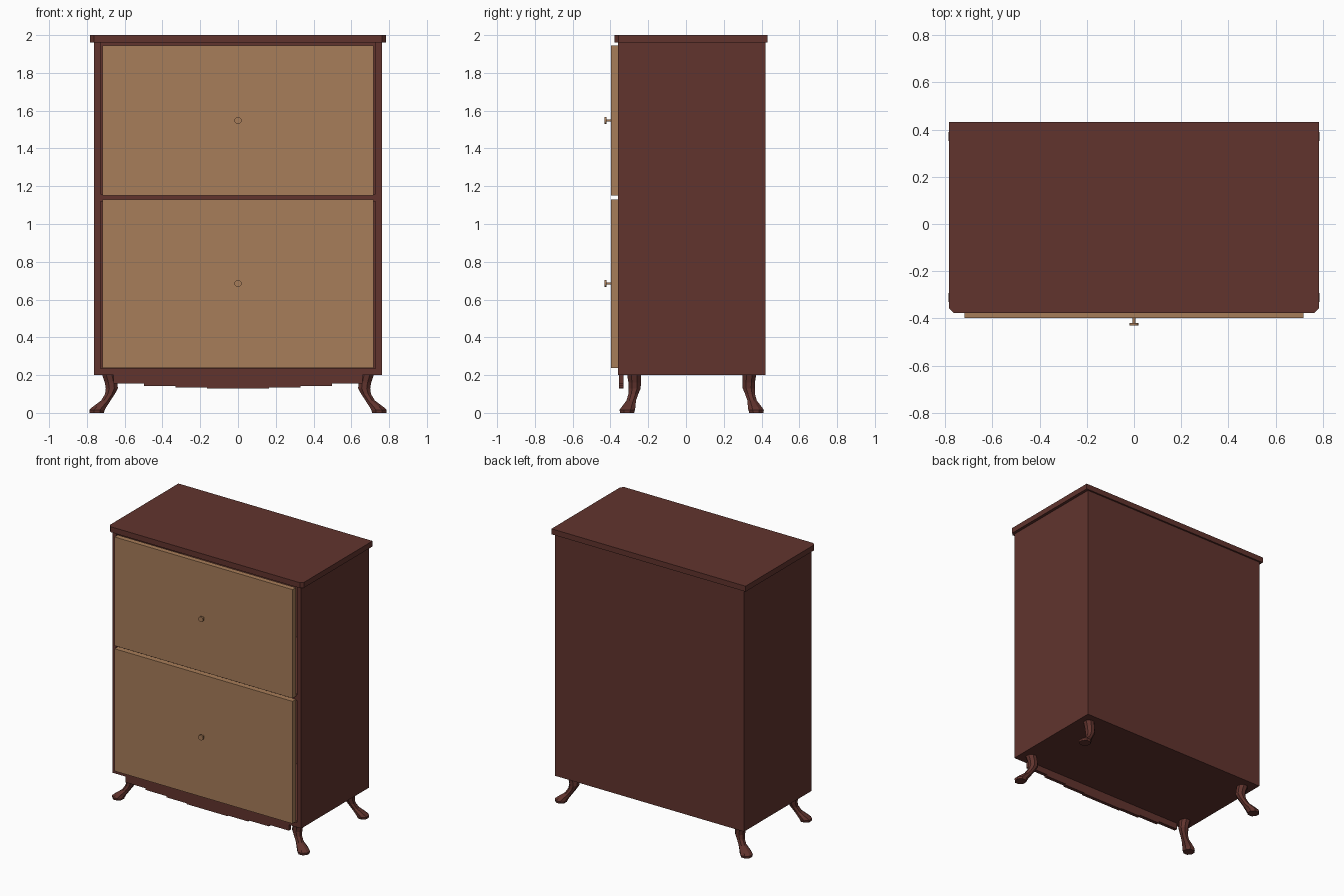
import bpy, bmesh, math
from mathutils import Vector

if "Cube" in bpy.data.objects:
    bpy.data.objects.remove(bpy.data.objects["Cube"])


def material(name, rgb):
    m = bpy.data.materials.new(name)
    m.diffuse_color = (*rgb, 1)
    m.use_nodes = True
    m.node_tree.nodes["Principled BSDF"].inputs["Base Color"].default_value = m.diffuse_color
    return m


DARK = material("dark_wood", (0.12, 0.034, 0.027))
TAN = material("tan_wood", (0.39, 0.205, 0.1))


def finish(name, bm, mat):
    bmesh.ops.recalc_face_normals(bm, faces=bm.faces)
    me = bpy.data.meshes.new(name)
    bm.to_mesh(me)
    bm.free()
    me.materials.append(mat)
    ob = bpy.data.objects.new(name, me)
    bpy.context.collection.objects.link(ob)
    return ob


def box(name, x, y, z, mat):
    bm = bmesh.new()
    bmesh.ops.create_cube(bm, size=1)
    for v in bm.verts:
        v.co = Vector([(r[0] + r[1]) / 2 + c * (r[1] - r[0]) for r, c in zip((x, y, z), v.co)])
    return finish(name, bm, mat)


def prism(name, outline, direction, mat):
    """Extrude a closed 3D outline along a direction."""
    bm = bmesh.new()
    f = bm.faces.new([bm.verts.new(p) for p in outline])
    ext = bmesh.ops.extrude_face_region(bm, geom=[f], use_keep_orig=True)
    verts = [g for g in ext["geom"] if isinstance(g, bmesh.types.BMVert)]
    bmesh.ops.translate(bm, vec=direction, verts=verts)
    return finish(name, bm, mat)


def loft(name, rings, mat):
    """Skin a list of equal length rings and cap the ends."""
    bm = bmesh.new()
    rows = [[bm.verts.new(p) for p in r] for r in rings]
    n = len(rows[0])
    for a, b in zip(rows, rows[1:]):
        for i in range(n):
            j = (i + 1) % n
            bm.faces.new((a[i], a[j], b[j], b[i]))
    bm.faces.new(rows[0])
    bm.faces.new(rows[-1])
    return finish(name, bm, mat)


# carcass panels
for side, s in (("left", -1), ("right", 1)):
    box(side + "_side_panel", sorted((s * 0.728, s * 0.762)), (-0.36, 0.42), (0.2, 1.96), DARK)
box("back_panel", (-0.728, 0.728), (0.39, 0.42), (0.2, 1.96), DARK)
box("bottom_panel", (-0.728, 0.728), (-0.36, 0.39), (0.2, 0.235), DARK)
box("divider_shelf", (-0.728, 0.728), (-0.355, 0.39), (1.12, 1.16), DARK)

# top board with clipped front corners
X, F, B, C = 0.783, -0.378, 0.432, 0.02
prism("top_board", [(-X, B, 1.96), (-X, F + C, 1.96), (-X + C, F, 1.96),
                    (X - C, F, 1.96), (X, F + C, 1.96), (X, B, 1.96)], (0, 0, 0.04), DARK)

# drawer fronts with round knobs
for label, z0, z1, kz in (("lower", 0.238, 1.13, 0.685), ("upper", 1.152, 1.945, 1.548)):
    box(label + "_drawer_front", (-0.718, 0.718), (-0.398, -0.36), (z0, z1), TAN)
    profile = [(-0.398, 0.006), (-0.42, 0.006), (-0.42, 0.019), (-0.431, 0.019)]
    loft(label + "_knob", [[(r * math.cos(k * math.pi / 8), y, kz + r * math.sin(k * math.pi / 8))
                            for k in range(16)] for y, r in profile], TAN)

# stepped apron below the front
steps = [(0.66, 0.155), (0.497, 0.143), (0.33, 0.134), (0.165, 0.128)]
right = [(0.66, 0.2)]
for i, (x, z) in enumerate(steps):
    right.append((x, z))
    if i + 1 < len(steps):
        right.append((steps[i + 1][0], z))
outline = right + [(-x, z) for x, z in reversed(right)]
prism("front_apron", [(x, -0.355, z) for x, z in outline], (0, 0.025, 0), DARK)

# curved legs splayed outwards: (z, x, y offset, half width)
sections = [(0.0, 0.748, 0.342, 0.037), (0.016, 0.746, 0.341, 0.041), (0.03, 0.735, 0.335, 0.037),
            (0.065, 0.70, 0.32, 0.025), (0.1, 0.678, 0.309, 0.026),
            (0.13, 0.668, 0.302, 0.032), (0.16, 0.672, 0.302, 0.033), (0.2, 0.682, 0.305, 0.036)]
for fb, sy in (("front", -1), ("back", 1)):
    for lr, sx in (("left", -1), ("right", 1)):
        rings = []
        for z, cx, cy, w in sections:
            r = w / math.cos(math.pi / 8)
            angles = [math.pi / 8 + k * math.pi / 4 for k in range(8)]
            rings.append([(sx * (cx + r * math.cos(a)), 0.03 + sy * (cy + r * math.sin(a)), z)
                          for a in angles])
        loft(f"{fb}_{lr}_leg", rings, DARK)
